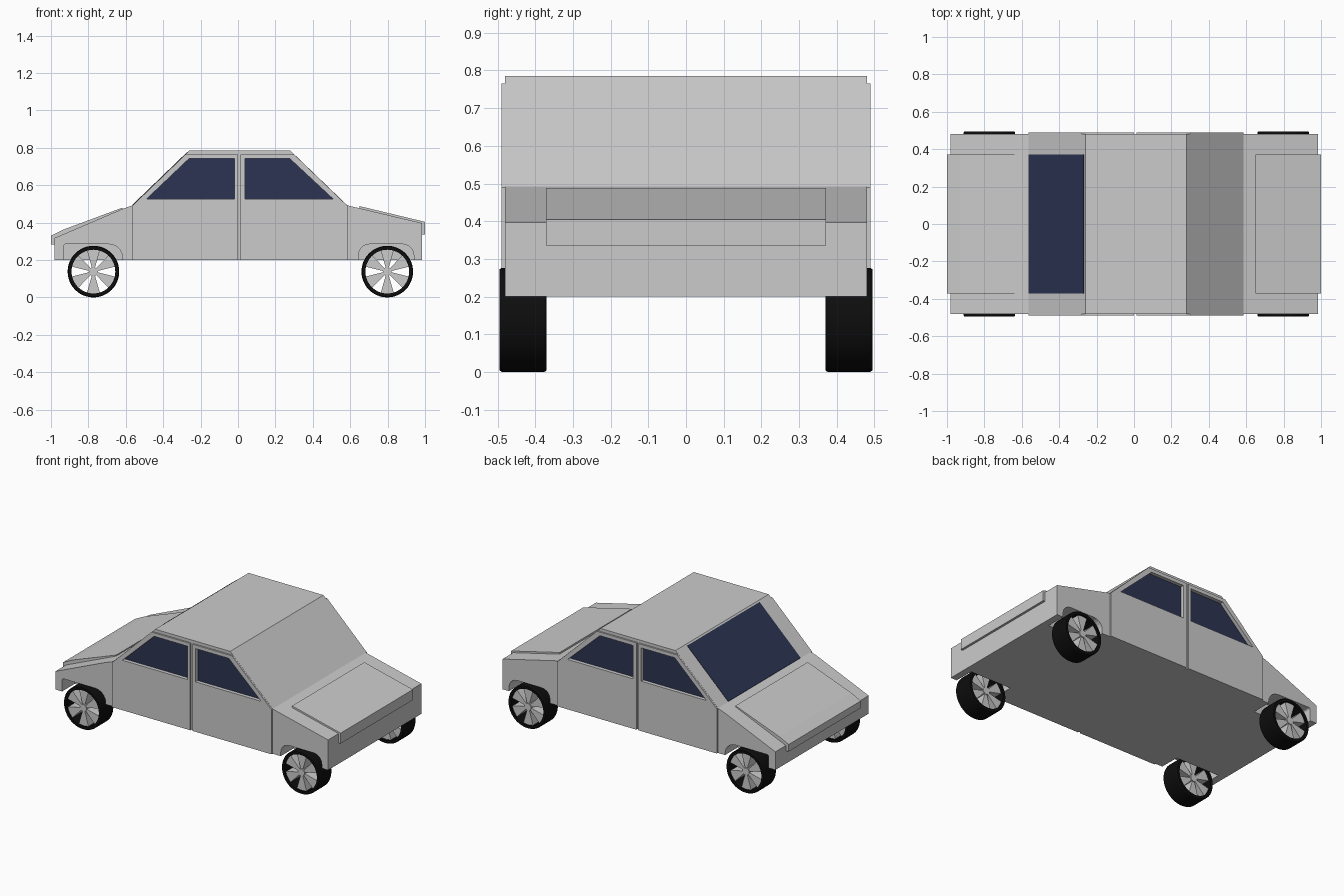
import bpy, bmesh
from math import sin, cos, pi, radians

if "Cube" in bpy.data.objects:
    bpy.data.objects.remove(bpy.data.objects["Cube"])


def material(name, color):
    m = bpy.data.materials.new(name)
    m.diffuse_color = color
    m.use_nodes = True
    m.node_tree.nodes["Principled BSDF"].inputs["Base Color"].default_value = m.diffuse_color
    return m


GLASS = material("glass", (0.025, 0.034, 0.085, 1))
RUBBER = material("rubber", (0.004, 0.004, 0.004, 1))


def finish(name, bm, mat=None, mirror=False, loc=(0, 0, 0)):
    bmesh.ops.recalc_face_normals(bm, faces=bm.faces)
    me = bpy.data.meshes.new(name)
    bm.to_mesh(me)
    bm.free()
    ob = bpy.data.objects.new(name, me)
    ob.location = loc
    bpy.context.collection.objects.link(ob)
    if mat:
        me.materials.append(mat)
    if mirror:
        m = ob.modifiers.new("mirror", 'MIRROR')
        m.use_axis = (False, True, False)
        m.use_mirror_merge = False
    return ob


def prism(name, outlines, y0, y1, **kw):
    """Extrude one or more x-z outlines from y0 to y1."""
    bm = bmesh.new()
    for pts in outlines:
        face = bm.faces.new([bm.verts.new((x, y0, z)) for x, z in pts])
        ext = bmesh.ops.extrude_face_region(bm, geom=[face])["geom"]
        bmesh.ops.translate(bm, vec=(0, y1 - y0, 0),
                            verts=[v for v in ext if isinstance(v, bmesh.types.BMVert)])
    return finish(name, bm, **kw)


def cut(ob, cutter):
    b = ob.modifiers.new("cut", 'BOOLEAN')
    b.operation = 'DIFFERENCE'
    b.solver = 'EXACT'
    b.object = cutter


def arch(x0, x1, r0, r1, top=0.285):
    """Wheel arch outline with rounded upper corners."""
    pts = [(x0, 0.15)]
    for i in range(6):
        a = pi - i * pi / 10
        pts.append((x0 + r0 + r0 * cos(a), top - r0 + r0 * sin(a)))
    for i in range(6):
        a = pi / 2 - i * pi / 10
        pts.append((x1 - r1 + r1 * cos(a), top - r1 + r1 * sin(a)))
    return pts + [(x1, 0.15)]


# Body shell
body = prism("body", [[(-0.98, 0.2), (-0.98, 0.318), (-0.62, 0.472), (-0.565, 0.492),
                       (-0.26, 0.785), (0.28, 0.785), (0.585, 0.492),
                       (0.985, 0.397), (0.985, 0.2)]], -0.48, 0.48)

# Wheel arches
arches = prism("arch_cutter", [arch(-0.932, -0.617, 0.012, 0.075),
                               arch(0.644, 0.94, 0.06, 0.06)], 0.35, 0.6, mirror=True)

# Doors and their window openings
doors = prism("doors", [
    [(-0.565, 0.2), (-0.565, 0.49), (-0.28, 0.765), (-0.001, 0.765), (-0.001, 0.2)],
    [(0.014, 0.2), (0.014, 0.765), (0.3, 0.765), (0.585, 0.49), (0.585, 0.2)]],
    0.478, 0.49, mirror=True)
openings = [[(-0.49, 0.525), (-0.262, 0.742), (-0.02, 0.742), (-0.02, 0.525)],
            [(0.037, 0.525), (0.037, 0.742), (0.277, 0.742), (0.51, 0.525)]]
windows = prism("window_cutter", openings, 0.465, 0.6, mirror=True)
cut(body, arches)
cut(body, windows)
cut(doors, windows)
for c in (arches, windows):
    c.hide_render = True
    c.hide_viewport = True
    c.display_type = 'WIRE'
prism("side_windows", openings, 0.46, 0.467, mat=GLASS, mirror=True)

# Windshield
prism("windshield", [[(-0.563, 0.485), (-0.565, 0.495), (-0.27, 0.779), (-0.262, 0.772)]],
      -0.372, 0.372, mat=GLASS)

# Hood and trunk lid, each with a front lip
prism("hood", [[(-0.617, 0.465), (-0.617, 0.48), (-0.93, 0.364), (-1.0, 0.33),
                (-1.0, 0.284), (-0.975, 0.284), (-0.975, 0.31)]], -0.372, 0.372)
prism("trunk_lid", [[(0.65, 0.47), (0.65, 0.488), (1.0, 0.404),
                     (1.0, 0.336), (0.98, 0.336), (0.98, 0.39)]], -0.372, 0.372)


# Wheels: ring tyre, wedge spokes and hub
def tyre(name, loc):
    bm = bmesh.new()
    prof = [(0.117, 0.37), (0.134, 0.37), (0.138, 0.376), (0.138, 0.489),
            (0.134, 0.495), (0.117, 0.495)]
    n = 48
    rings = [[bm.verts.new((r * cos(2 * pi * i / n), y, r * sin(2 * pi * i / n)))
              for r, y in prof] for i in range(n)]
    for i in range(n):
        a, b = rings[i], rings[(i + 1) % n]
        for j in range(len(prof)):
            k = (j + 1) % len(prof)
            bm.faces.new((a[j], a[k], b[k], b[j]))
    ob = finish(name, bm, mat=RUBBER, mirror=True, loc=loc)
    bpy.ops.object.select_all(action='DESELECT')
    ob.select_set(True)
    bpy.context.view_layer.objects.active = ob
    bpy.ops.object.shade_smooth_by_angle(angle=radians(30))


def polar(r, deg):
    return (r * cos(radians(deg)), r * sin(radians(deg)))


spokes = [[polar(0.02, a - 22), polar(0.119, a - 17), polar(0.119, a),
           polar(0.119, a + 17), polar(0.02, a + 22)] for a in range(30, 390, 60)]
hub = [polar(0.024, a) for a in range(0, 360, 30)]
for side, x in (("front", -0.773), ("rear", 0.798)):
    loc = (x, 0, 0.138)
    tyre(side + "_tyres", loc)
    prism(side + "_spokes", spokes, 0.385, 0.484, mirror=True, loc=loc)
    prism(side + "_hubs", [hub], 0.38, 0.489, mirror=True, loc=loc)
